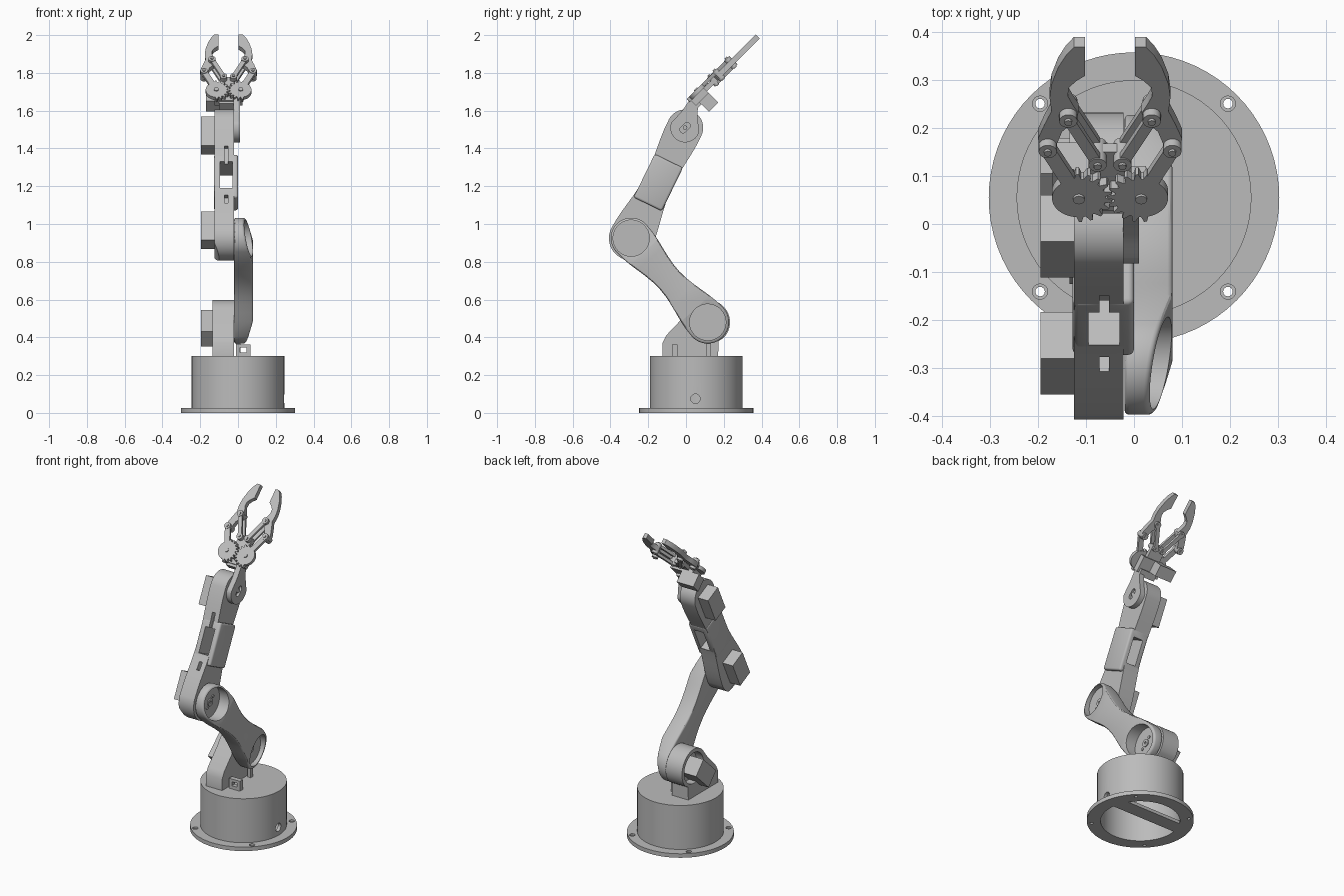
import bpy, bmesh
from math import sin, cos, pi, radians
from mathutils import Matrix, Vector

if "Cube" in bpy.data.objects:
    bpy.data.objects.remove(bpy.data.objects["Cube"])

grey = bpy.data.materials.new("plain_grey")
grey.use_nodes = True
colour = (0.5, 0.5, 0.5, 1)
grey.diffuse_color = colour
grey.node_tree.nodes["Principled BSDF"].inputs["Base Color"].default_value = colour
parts = []


def frame(p, q, origin):
    p, q = Vector(p).normalized(), Vector(q).normalized()
    m = Matrix((p, q, p.cross(q))).transposed().to_4x4()
    m.translation = origin
    return m


def side_frame(y, z, dy, dz):
    """Local axes: along (dy, dz), across it, then outward along +x."""
    return frame((0, dy, dz), (0, -dz, dy), (0, y, z))


def arc(cx, cy, r, a0, a1, n=24):
    return [(cx + r * cos(radians(a0 + (a1 - a0) * i / n)),
             cy + r * sin(radians(a0 + (a1 - a0) * i / n))) for i in range(n + 1)]


def disc(cx, cy, r, n=40):
    return arc(cx, cy, r, 0, 360, n)[:-1]


def rect(x0, x1, y0, y1):
    return [(x0, y0), (x1, y0), (x1, y1), (x0, y1)]


def limb(length, r0, r1, mid=None, n=12):
    """Outline of a bar with round ends and optionally waisted sides."""
    mid = (r0 + r1) / 2 if mid is None else mid
    edge = []
    for i in range(1, n):
        t = i / n
        w = r0 + (r1 - r0) * t + (mid - (r0 + r1) / 2) * sin(pi * t) ** 2
        edge.append((length * t, w))
    return (arc(0, 0, r0, 90, 270) + [(u, -w) for u, w in edge]
            + arc(length, 0, r1, -90, 90) + edge[::-1])


def prism(name, pts, h0, h1, m=Matrix(), slices=()):
    """Extrude an outline from h0 to h1, trimmed by (point, normal) planes."""
    bm = bmesh.new()
    base = bm.faces.new([bm.verts.new((x, y, h0)) for x, y in pts])
    new = bmesh.ops.extrude_face_region(bm, geom=[base])["geom"]
    bmesh.ops.translate(bm, vec=(0, 0, h1 - h0),
                        verts=[v for v in new if isinstance(v, bmesh.types.BMVert)])
    for co, no in slices:
        cut_geom = bmesh.ops.bisect_plane(bm, geom=bm.verts[:] + bm.edges[:] + bm.faces[:],
                                          plane_co=co, plane_no=no, clear_outer=True)["geom_cut"]
        bmesh.ops.holes_fill(bm, edges=[e for e in cut_geom if isinstance(e, bmesh.types.BMEdge)])
    bmesh.ops.recalc_face_normals(bm, faces=bm.faces[:])
    mesh = bpy.data.meshes.new(name)
    bm.to_mesh(mesh)
    bm.free()
    mesh.materials.append(grey)
    ob = bpy.data.objects.new(name, mesh)
    ob.matrix_world = m
    bpy.context.collection.objects.link(ob)
    parts.append(ob)
    return ob


def bake(ob):
    bpy.context.view_layer.update()
    ev = ob.evaluated_get(bpy.context.evaluated_depsgraph_get())
    mesh = bpy.data.meshes.new_from_object(ev)
    ob.modifiers.clear()
    ob.data = mesh


def soften(ob, width):
    mod = ob.modifiers.new("soft_edges", "BEVEL")
    mod.width, mod.segments, mod.angle_limit = width, 3, radians(50)
    bake(ob)


def cut(ob, pts, h0, h1, m=Matrix()):
    cutter = prism("cutter", pts, h0, h1, m)
    parts.remove(cutter)
    mod = ob.modifiers.new("cut", "BOOLEAN")
    mod.object, mod.operation, mod.solver = cutter, "DIFFERENCE", "EXACT"
    bake(ob)
    bpy.data.objects.remove(cutter)


# Base: flanged hollow drum with bolt holes and a cable hole
base_m = Matrix.Translation((0, 0.055, 0))
plan = side_frame(0, 0, 1, 0)
flange = prism("base_flange", disc(0, 0, 0.303, 72), 0, 0.025, base_m)
cut(flange, disc(0, 0, 0.225, 64), -0.1, 0.1, base_m)
for i in (-1, 1):
    for j in (-1, 1):
        cut(flange, disc(0.196 * i, 0.196 * j, 0.01, 16), -0.1, 0.1, base_m)
        cut(flange, disc(0.196 * i, 0.196 * j, 0.016, 16), 0.015, 0.1, base_m)
drum = prism("base_drum", disc(0, 0, 0.245, 72), 0.01, 0.3, base_m)
cut(drum, disc(0, 0, 0.225, 64), -0.1, 0.275, base_m)
cut(drum, disc(0.05, 0.075, 0.025, 24), 0.15, 0.4, plan)
prism("base_cross_bar", rect(-0.23, 0.23, 0.03, 0.12), 0, 0.02, base_m)
clip = prism("cable_clip", rect(-0.075, -0.045, 0.295, 0.362), -0.01, 0.065, plan)
cut(clip, rect(-0.1, 0, 0.32, 0.345), 0.01, 0.045, plan)
prism("rear_cable_clip", rect(0.108, 0.13, 0.295, 0.38), -0.01, 0.012, plan)

# Shoulder bracket
shoulder, elbow, wrist = Vector((0.115, 0.48)), Vector((-0.29, 0.925)), Vector((-0.005, 1.51))
outline = ([(0.17, 0.295), (-0.125, 0.295), (-0.125, 0.37), (-0.105, 0.41), (-0.01, 0.51)]
           + arc(*shoulder, 0.118, 145, -45) + [(0.172, 0.38)])
bracket = prism("shoulder_bracket", outline, -0.135, -0.022, plan,
                [((0, 0.3, -0.135), (0, -0.115, -1))])
cut(bracket, disc(*shoulder, 0.095), -0.3, -0.085, plan)

# Lower arm: waisted bar whose round ends are sliced at a slant and cupped
span = elbow - shoulder
reach = span.length
arm_m = side_frame(*shoulder, *span)
lower = prism("lower_arm", limb(reach, 0.113, 0.108, 0.07), -0.02, 0.08, arm_m,
              [((-0.113, 0, 0.03), (-0.05, 0, 0.21)),
               ((reach + 0.108, 0, 0.03), (0.05, 0, 0.21))])
soften(lower, 0.01)
for end, u in (("shoulder", 0), ("elbow", reach)):
    cut(lower, disc(u, 0, 0.096), 0.008, 0.3, arm_m)
    horn = prism(end + "_horn", disc(u, 0, 0.024, 24), 0, 0.014, arm_m)
    cut(horn, disc(u, 0, 0.008, 12), 0.006, 0.05, arm_m)
    for s in (-1, 1):
        prism(end + "_screw", disc(u, 0.04 * s, 0.009, 12), 0, 0.013, arm_m)

# Forearm: housing with thicker middle shell and a window through it
fore = wrist - elbow
fore_m = side_frame(*elbow, *fore)
flen = fore.length
forearm = prism("forearm", limb(flen, 0.118, 0.096, 0.076), -0.125, -0.022, fore_m,
                [((-0.118, 0, -0.1), (-0.05, 0, -0.09))])
shell = prism("forearm_shell", rect(0.2, 0.455, -0.083, 0.083), -0.128, 0.0, fore_m)
soften(shell, 0.012)
window_m = fore_m @ Matrix.Rotation(pi / 2, 4, "X")   # local: along, outward, across
for body in (forearm, shell):
    cut(body, rect(0.256, 0.41, -0.095, -0.03), -0.3, 0.3, window_m)
    for u0, u1 in ((0.405, 0.5), (0.16, 0.21)):
        cut(body, rect(u0, u1, -0.072, -0.052), -0.3, -0.055, window_m)

# Joint motors
for name, centre, d in (("shoulder_motor", shoulder + Vector((-0.035, -0.032)), (-0.73, -0.68)),
                        ("elbow_motor", elbow + fore.normalized() * 0.047, fore),
                        ("wrist_motor", wrist - fore.normalized() * 0.047, fore)):
    prism(name, rect(-0.085, 0.085, -0.054, 0.054), -0.195, -0.08, side_frame(*centre, *d))

# Wrist plate
wrist_m = side_frame(*wrist, 0.05, 0.15)
plate = prism("wrist_plate", limb(0.15, 0.078, 0.022, 0.045), -0.023, 0.01, wrist_m)
slot_m = side_frame(*wrist, 1, 1)
cut(plate, [(p - 0.015, q) for p, q in limb(0.03, 0.017, 0.017)], -0.005, 0.1, slot_m)
prism("wrist_horn", disc(0, 0, 0.012, 16), -0.01, 0.006, slot_m)

# Gripper: local axes are sideways, forward and up from the jaw plane
grip_m = frame((1, 0, 0), (0, 1, 1), (-0.05, 0.075, 1.69))
prism("gripper_base", rect(-0.075, 0.075, -0.06, 0.035), -0.03, 0.008, grip_m)
prism("gripper_nose", rect(-0.045, 0.045, 0.03, 0.115), -0.016, 0.008, grip_m)
prism("gripper_mount", rect(-0.05, 0.06, -0.075, -0.035), -0.045, 0.0, grip_m)
prism("gripper_motor", rect(-0.12, -0.005, -0.035, 0.035), -0.1, -0.02, grip_m)

jaw = [(.052, .43), (.075, .43), (.092, .405), (.108, .37), (.122, .32), (.126, .28),
       (.122, .24), (.137, .2), (.15, .16), (.148, .13), (.13, .118), (.115, .13),
       (.1, .18), (.07, .215), (.066, .235), (.078, .26), (.088, .285), (.086, .31),
       (.07, .33), (.052, .345)]


def link(name, a, b, r, h0, h1):
    d = Vector(b) - Vector(a)
    m = grip_m @ frame((*d, 0), (-d.y, d.x, 0), (*a, 0))
    prism(name, limb(d.length, r, r), h0, h1, m)


for s, side in ((1, "left"), (-1, "right")):
    prism(side + "_jaw", [(a * s, b) for a, b in jaw], -0.016, 0.014, grip_m)
    # Gear with teeth only on the inner side
    gear = []
    for i in range(72):
        t = 2 * pi * i / 72
        tooth = cos(t) < 0.2 and (i + s) % 4 < 2
        r = 0.07 if tooth else 0.056
        gear.append((s * (0.065 + r * cos(t)), r * sin(t)))
    prism(side + "_gear", gear, 0.008, 0.03, grip_m)
    prism(side + "_gear_hub", disc(0.065 * s, 0, 0.012, 20), 0.02, 0.036, grip_m)
    outer, inner, knuckle = (0.13 * s, 0.14), (0.026 * s, 0.1), (0.087 * s, 0.23)
    link(side + "_drive_arm", (0.065 * s, 0), outer, 0.016, 0.012, 0.03)
    for level in (0.014, -0.032):
        link(side + "_link", inner, knuckle, 0.012, level, level + 0.016)
    for p in (outer, inner, knuckle):
        prism(side + "_pivot", disc(*p, 0.019, 20), -0.03, 0.033, grip_m)
        prism(side + "_pivot_pin", disc(*p, 0.008, 12), -0.036, 0.039, grip_m)

# Smooth curved walls, keep sharp edges
bpy.ops.object.select_all(action="DESELECT")
for ob in parts:
    ob.select_set(True)
bpy.context.view_layer.objects.active = parts[0]
bpy.ops.object.shade_smooth_by_angle(angle=radians(30))
